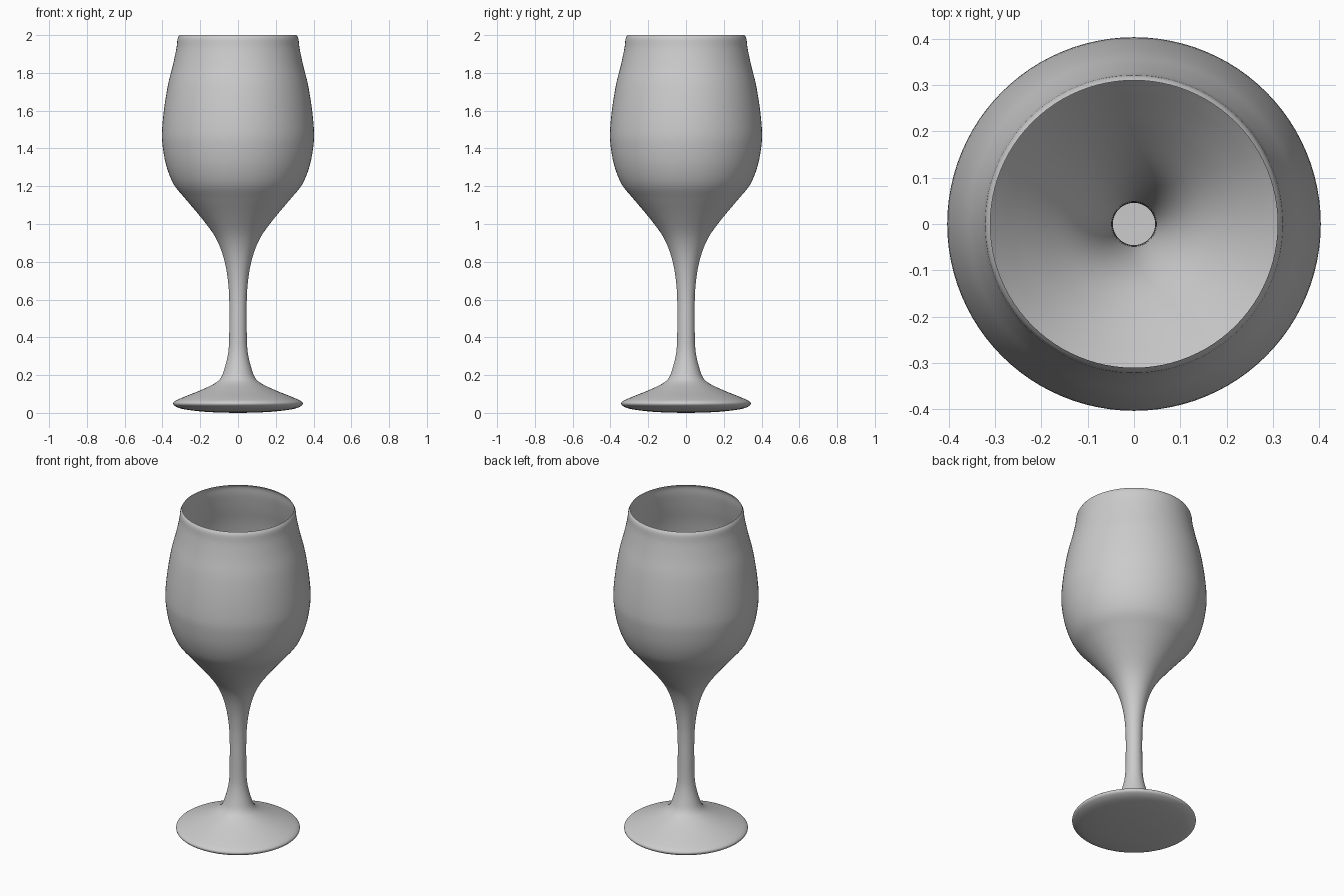
import bpy
import bmesh
from math import cos, sin, tau
from mathutils import Vector

if "Cube" in bpy.data.objects:
    bpy.data.objects.remove(bpy.data.objects["Cube"])

SIDES = 96
STEPS = 4

# Silhouette (radius, height): underside, foot, hollow stem, bowl, rim
profile = [
    (0.0, 0.0), (0.1, 0.002), (0.2, 0.008), (0.29, 0.02), (0.33, 0.034),
    (0.343, 0.048), (0.333, 0.063), (0.29, 0.083), (0.2, 0.119), (0.125, 0.155),
    (0.09, 0.187), (0.07, 0.24), (0.055, 0.30), (0.048, 0.36), (0.046, 0.46),
    (0.046, 0.58), (0.051, 0.68), (0.066, 0.78), (0.092, 0.87), (0.132, 0.95),
    (0.2, 1.04), (0.28, 1.135), (0.34, 1.21), (0.38, 1.31), (0.4, 1.42),
    (0.402, 1.50), (0.39, 1.62), (0.37, 1.74), (0.345, 1.84), (0.326, 1.93),
    (0.32, 1.98), (0.31, 2.0),
]


def smooth_curve(points):
    """Catmull-Rom curve through the points."""
    p = [Vector(q) for q in points]
    p = [2 * p[0] - p[1]] + p + [2 * p[-1] - p[-2]]
    out = []
    for a, b, c, d in zip(p, p[1:], p[2:], p[3:]):
        for i in range(STEPS):
            t = i / STEPS
            out.append(0.5 * (2 * b + (c - a) * t + (2 * a - 5 * b + 4 * c - d) * t * t
                              + (3 * b - a - 3 * c + d) * t ** 3))
    return out + [p[-2]]


# Thin-walled goblet: revolve the silhouette, with a pole at the underside
curve = smooth_curve(profile)
bm = bmesh.new()
pole = bm.verts.new((0, 0, 0))
rings = [[bm.verts.new((r * cos(tau * k / SIDES), r * sin(tau * k / SIDES), max(z, 0)))
          for k in range(SIDES)] for r, z in curve[1:]]
for k in range(SIDES):
    n = (k + 1) % SIDES
    bm.faces.new((pole, rings[0][n], rings[0][k]))
    for low, high in zip(rings, rings[1:]):
        bm.faces.new((low[k], low[n], high[n], high[k]))
for f in bm.faces:
    f.smooth = True

mesh = bpy.data.meshes.new("goblet")
bm.to_mesh(mesh)
bm.free()
goblet = bpy.data.objects.new("goblet", mesh)
bpy.context.collection.objects.link(goblet)
